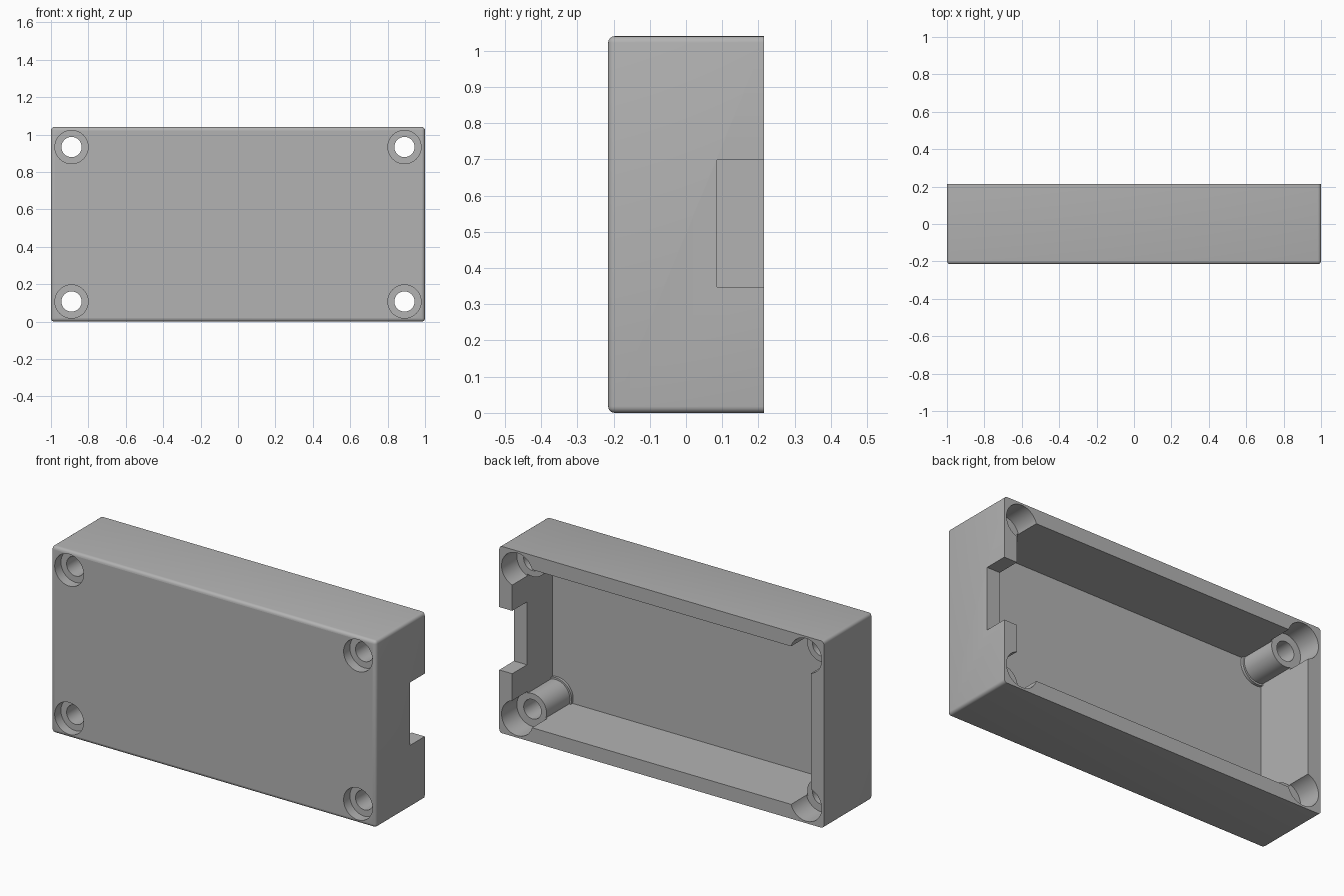
import bpy, bmesh, math
from mathutils import Matrix, Vector

cube = bpy.data.objects.get("Cube")
if cube:
    bpy.data.objects.remove(cube, do_unlink=True)

H, D = 1.04, 0.215            # height, half depth
WALL, FLOOR = 0.08, -0.14     # wall thickness, inner face of the front panel
BOSS_X, BOSS_Z = 0.89, 0.413  # screw boss offsets from the centre

grey = bpy.data.materials.new("plain grey")
grey.use_nodes = True
grey.diffuse_color = (0.45, 0.45, 0.45, 1)
grey.node_tree.nodes["Principled BSDF"].inputs["Base Color"].default_value = (0.45, 0.45, 0.45, 1)


def finish(bm, name):
    mesh = bpy.data.meshes.new(name)
    bm.to_mesh(mesh)
    bm.free()
    mesh.materials.append(grey)
    obj = bpy.data.objects.new(name, mesh)
    bpy.context.collection.objects.link(obj)
    return obj


def box(name, lo, hi, bevel=0):
    lo, hi = Vector(lo), Vector(hi)
    bm = bmesh.new()
    bmesh.ops.create_cube(bm, size=1, matrix=Matrix.Translation((lo + hi) / 2) @ Matrix.Diagonal((*(hi - lo), 1)))
    if bevel:
        # round every edge except those of the open back
        edges = [e for e in bm.edges if min(v.co.y for v in e.verts) < hi.y - 0.01]
        bmesh.ops.bevel(bm, geom=edges, offset=bevel, segments=4, profile=0.5, affect='EDGES')
    return finish(bm, name)


def corner_rods(name, radius, y0, y1):
    """Four cylinders along y, one at each screw position."""
    bm = bmesh.new()
    for sx in (-1, 1):
        for sz in (-1, 1):
            place = Matrix.Translation((sx * BOSS_X, (y0 + y1) / 2, H / 2 + sz * BOSS_Z))
            bmesh.ops.create_cone(bm, cap_ends=True, segments=48, radius1=radius, radius2=radius,
                                  depth=y1 - y0, matrix=place @ Matrix.Rotation(math.pi / 2, 4, 'X'))
    return finish(bm, name)


def combine(target, tool, operation):
    mod = target.modifiers.new(tool.name, 'BOOLEAN')
    mod.object, mod.operation, mod.solver = tool, operation, 'EXACT'
    bpy.context.view_layer.objects.active = target
    bpy.ops.object.modifier_apply(modifier=mod.name)
    bpy.data.objects.remove(tool, do_unlink=True)


# Rounded outer case, hollowed from the back
case = box("enclosure_shell", (-1, -D, 0), (1, D, H), bevel=0.018)
combine(case, box("cavity", (-1 + WALL, FLOOR, WALL), (1 - WALL, 0.5, H - WALL)), 'DIFFERENCE')

# Screw bosses with a wider collar at the base
combine(case, corner_rods("bosses", 0.087, -0.18, 0.09), 'UNION')
combine(case, corner_rods("collars", 0.097, -0.17, -0.125), 'UNION')

# Rear pockets, front counterbores and through holes
combine(case, corner_rods("rear_pockets", 0.096, 0.08, 0.5), 'DIFFERENCE')
combine(case, corner_rods("counterbores", 0.089, -0.5, -0.16), 'DIFFERENCE')
combine(case, corner_rods("screw_holes", 0.054, -0.6, 0.6), 'DIFFERENCE')

# Connector notch in the left wall
combine(case, box("notch", (0.88, 0.085, 0.348), (1.2, 0.5, 0.698)), 'DIFFERENCE')

# Smooth curved surfaces, crisp corners
bpy.ops.object.select_all(action='DESELECT')
case.select_set(True)
bpy.context.view_layer.objects.active = case
bpy.ops.object.shade_smooth_by_angle(angle=math.radians(35))
